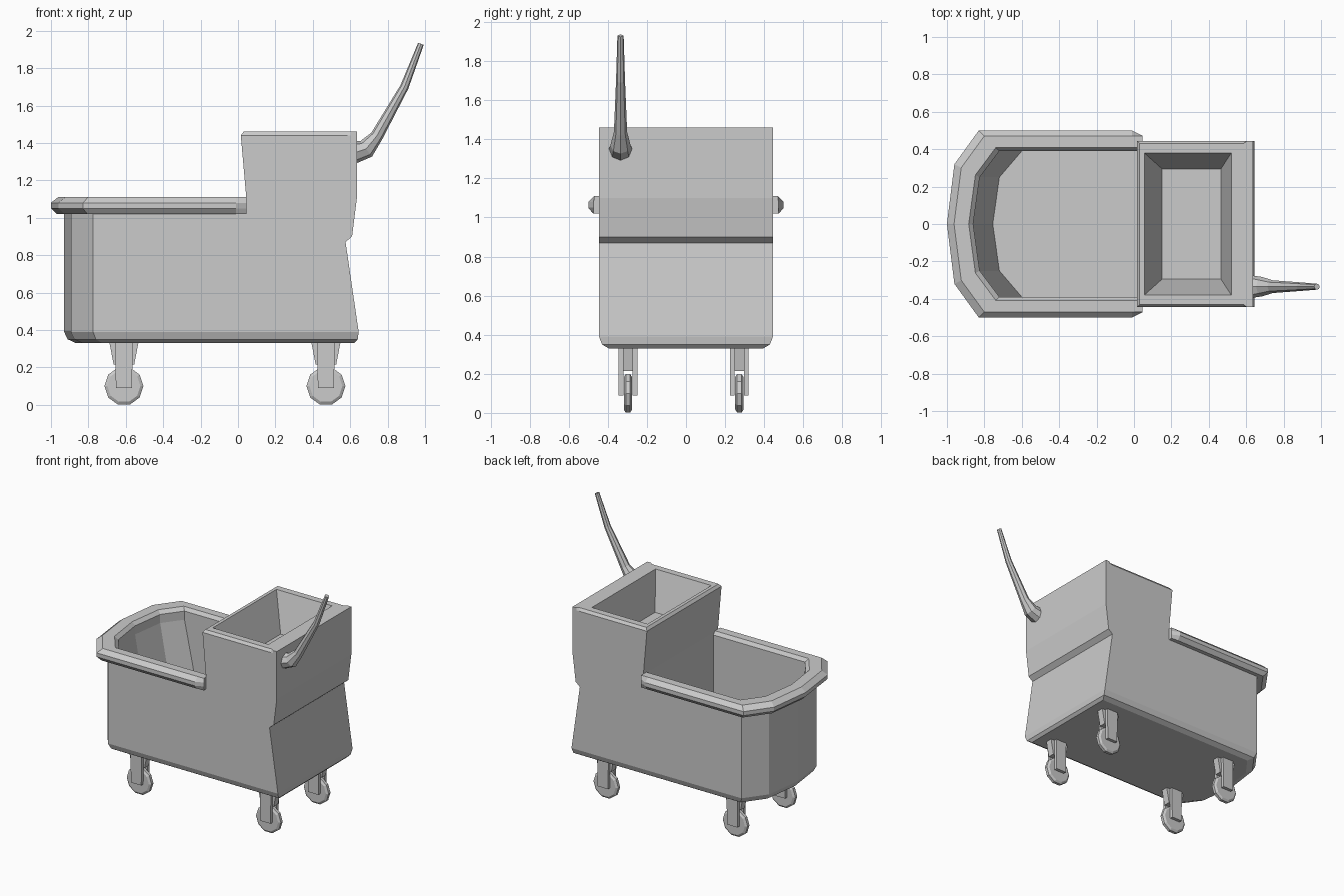
import bpy, bmesh
from math import cos, sin, pi
from mathutils import Vector

if "Cube" in bpy.data.objects:
    bpy.data.objects.remove(bpy.data.objects["Cube"])

WALL_X = 0.045  # where the wringer tower meets the open bucket


def loft(bm, rings, closed=True):
    rows = [[bm.verts.new(p) for p in r] for r in rings]
    n = len(rings[0])
    for a, b in zip(rows, rows[1:]):
        for i in range(n if closed else n - 1):
            j = (i + 1) % n
            bm.faces.new((a[i], a[j], b[j], b[i]))
    return rows


def poly(bm, pts):
    bm.faces.new([bm.verts.new(p) for p in pts])


def finish(bm, name):
    bmesh.ops.remove_doubles(bm, verts=bm.verts[:], dist=0.0005)
    bmesh.ops.recalc_face_normals(bm, faces=bm.faces[:])
    me = bpy.data.meshes.new(name)
    bm.to_mesh(me)
    bm.free()
    ob = bpy.data.objects.new(name, me)
    bpy.context.collection.objects.link(ob)
    return ob


def mirror_plan(half, z):
    """Half outline ending on y = 0, mirrored to the front side."""
    return [(x, y, z) for x, y in half] + [(x, -y, z) for x, y in half[-2::-1]]


def bow(t):
    """Half of the faceted nose; t = 0 inner wall, 0.5 body, 1 rim edge."""
    return [(-0.72 - 0.11 * t, 0.39 + 0.11 * t),
            (-0.825 - 0.135 * t, 0.25 + 0.07 * t),
            (-0.86 - 0.14 * t, 0)]


# Body: outer shell with bevelled base and pinched back
bm = bmesh.new()
rings = []
for z, t, xr in [(0.33, 0.05, 0.62), (0.35, 0.36, 0.64), (0.39, 0.5, 0.645),
                 (0.87, 0.5, 0.575), (0.90, 0.5, 0.61), (1.02, 0.5, 0.625)]:
    y = 0.39 + 0.11 * t
    half = [(x, y) for x in (xr, xr - 0.03, xr - 0.05, WALL_X)] + bow(t)
    rings.append(mirror_plan(half, z))
rows = loft(bm, rings)
bm.faces.new(rows[0])

# Wringer tower with top chamfer and sloped well
tower = []
for z, xs, ys in [
        (1.02, (0.625, 0.595, 0.575, WALL_X), (0.445,) * 4),
        (1.10, (0.635, 0.605, 0.585, WALL_X), (0.445,) * 4),
        (1.44, (0.635, 0.605, 0.585, 0.015), (0.445,) * 4),
        (1.46, (0.635, 0.605, 0.585, 0.03), (0.445, 0.445, 0.43, 0.43)),
        (1.46, (0.52, 0.52, 0.52, 0.055), (0.38,) * 4),
        (1.18, (0.465, 0.465, 0.465, 0.15), (0.295,) * 4)]:
    pts = list(zip(xs, ys))
    tower.append([(x, y, z) for x, y in pts] + [(x, -y, z) for x, y in pts[::-1]])
loft(bm, tower)
poly(bm, [tower[-1][i] for i in (0, 3, 4, 7)])

# Bucket interior: shelf under the rim, sloped nose wall, floor and tower wall
FLOOR = 0.45
inside = [mirror_plan([(WALL_X, 0.445)] + bow(0.5), 1.02),
          mirror_plan([(WALL_X, 0.39)] + bow(0), 1.02),
          mirror_plan([(WALL_X, 0.39), (-0.60, 0.39), (-0.72, 0.25), (-0.755, 0)], FLOOR)]
loft(bm, inside, closed=False)
poly(bm, inside[2])
poly(bm, [r[0] for r in inside] + [r[-1] for r in inside[::-1]])
finish(bm, "bucket_body")

# Rim swept around the bucket, tapered at both ends
section = [(0, 1.02), (0, 1.085), (0.17, 1.11), (0.73, 1.11),
           (1, 1.08), (1, 1.05), (0.78, 1.02)]
loops = []
for t, z in section:
    te = min(t, 0.75)
    half = [(WALL_X, 0.39 + 0.11 * te), (-0.01, 0.39 + 0.11 * t)] + bow(t)
    loops.append(mirror_plan(half, z))
stations = list(zip(*loops))
bm = bmesh.new()
rows = loft(bm, stations)
bm.faces.new(rows[0])
bm.faces.new(rows[-1])
finish(bm, "bucket_rim")

# Bent, tapering wringer handle
path = [(0.63, 1.35, 0.06), (0.685, 1.368, 0.052), (0.742, 1.437, 0.034),
        (0.89, 1.70, 0.023), (0.978, 1.93, 0.016)]
centres = [Vector((x, -0.335, z)) for x, z, r in path]
rings = []
for i, c in enumerate(centres):
    d = (centres[min(i + 1, 4)] - centres[max(i - 1, 0)]).normalized()
    if i == 0:
        d = Vector((1, 0, 0))
    n = Vector((-d.z, 0, d.x))
    side = Vector((0, 1, 0))
    r = path[i][2]
    rings.append([c + n * r * cos(k * pi / 4) + side * r * sin(k * pi / 4)
                  for k in range(8)])
bm = bmesh.new()
rows = loft(bm, rings)
bm.faces.new(rows[0])
bm.faces.new(rows[-1])
finish(bm, "wringer_handle")


def block(bm, x, y, z0, z1, top, bottom, hy):
    """Box tapered along x from half-width top to bottom."""
    rows = loft(bm, [[(x + sx * hx, y + sy * hy, z) for sx, sy in
                      ((1, 1), (-1, 1), (-1, -1), (1, -1))]
                     for z, hx in ((z0, bottom), (z1, top))])
    bm.faces.new(rows[0])
    bm.faces.new(rows[1])


# Casters: tapered fork with two cheek plates and a ten-sided wheel
for xn, x in (("left", -0.61), ("right", 0.47)):
    for yn, y in (("front", -0.297), ("back", 0.273)):
        bm = bmesh.new()
        block(bm, x, y, 0.215, 0.345, 0.08, 0.055, 0.026)
        for s in (-1, 1):
            block(bm, x, y + s * 0.036, 0.09, 0.345, 0.047, 0.043, 0.012)
        finish(bm, f"caster_fork_{yn}_{xn}")

        bm = bmesh.new()
        rows = loft(bm, [[(x + r * cos(k * pi / 5), y + dy, 0.1 + r * sin(k * pi / 5))
                          for k in range(10)]
                         for dy, r in ((-0.021, 0.088), (-0.011, 0.104),
                                       (0.011, 0.104), (0.021, 0.088))])
        bm.faces.new(rows[0])
        bm.faces.new(rows[-1])
        finish(bm, f"caster_wheel_{yn}_{xn}")
